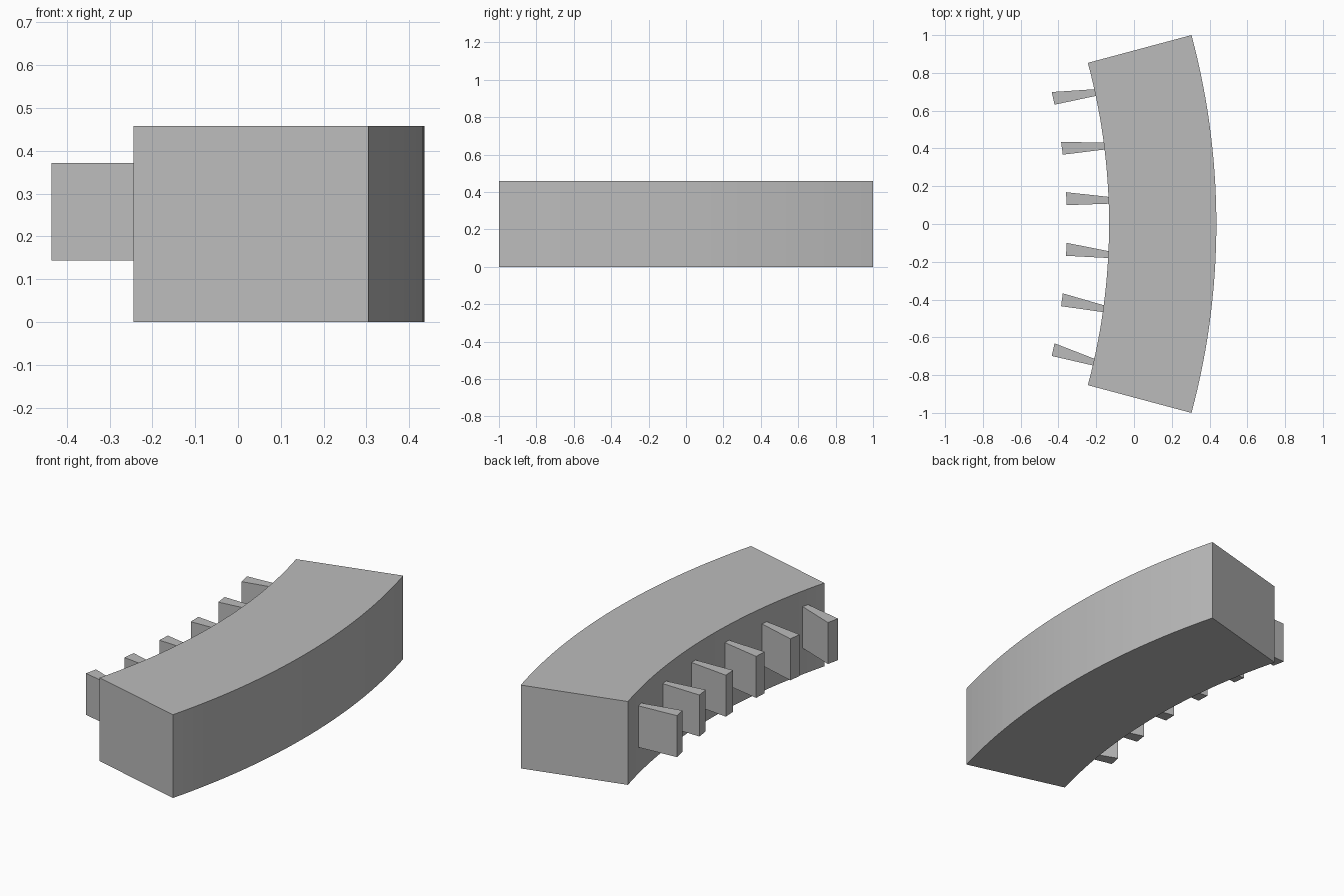
import bpy
import bmesh
from math import radians, sin, cos

cube = bpy.data.objects.get("Cube")
if cube:
    bpy.data.objects.remove(cube)

CENTRE_X = -3.428
R_OUT, R_IN, R_TIP = 3.864, 3.296, 3.073
HEIGHT = 0.458

grey = bpy.data.materials.new("plain_grey")
grey.use_nodes = True
colour = (0.5, 0.5, 0.5, 1)
grey.diffuse_color = colour
grey.node_tree.nodes["Principled BSDF"].inputs["Base Color"].default_value = colour


def polar(radius, degrees):
    a = radians(degrees)
    return CENTRE_X + radius * cos(a), radius * sin(a)


def prism(name, outline, z0, z1):
    """Extrude a flat outline upwards into a closed solid."""
    bm = bmesh.new()
    base = bm.faces.new([bm.verts.new((x, y, z0)) for x, y in outline])
    top = bmesh.ops.extrude_face_region(bm, geom=[base])["geom"]
    verts = [v for v in top if isinstance(v, bmesh.types.BMVert)]
    bmesh.ops.translate(bm, verts=verts, vec=(0, 0, z1 - z0))
    bmesh.ops.recalc_face_normals(bm, faces=bm.faces)
    mesh = bpy.data.meshes.new(name)
    bm.to_mesh(mesh)
    bm.free()
    mesh.materials.append(grey)
    obj = bpy.data.objects.new(name, mesh)
    bpy.context.collection.objects.link(obj)
    return obj


# Curved body: a thirty degree slice of a ring
angles = range(-15, 16)
prism("curved_body",
      [polar(R_OUT, a) for a in angles] + [polar(R_IN, a) for a in reversed(angles)],
      0, HEIGHT)

# Wedge teeth on the inner side, wider at the tip and skewed at the root
for i in range(6):
    a = -12.5 + 5 * i
    prism(f"tooth_{i + 1}",
          [polar(R_IN, a - 0.63), polar(R_IN, a), polar(R_TIP, a + 0.64), polar(R_TIP, a - 0.64)],
          0.144, 0.372)
